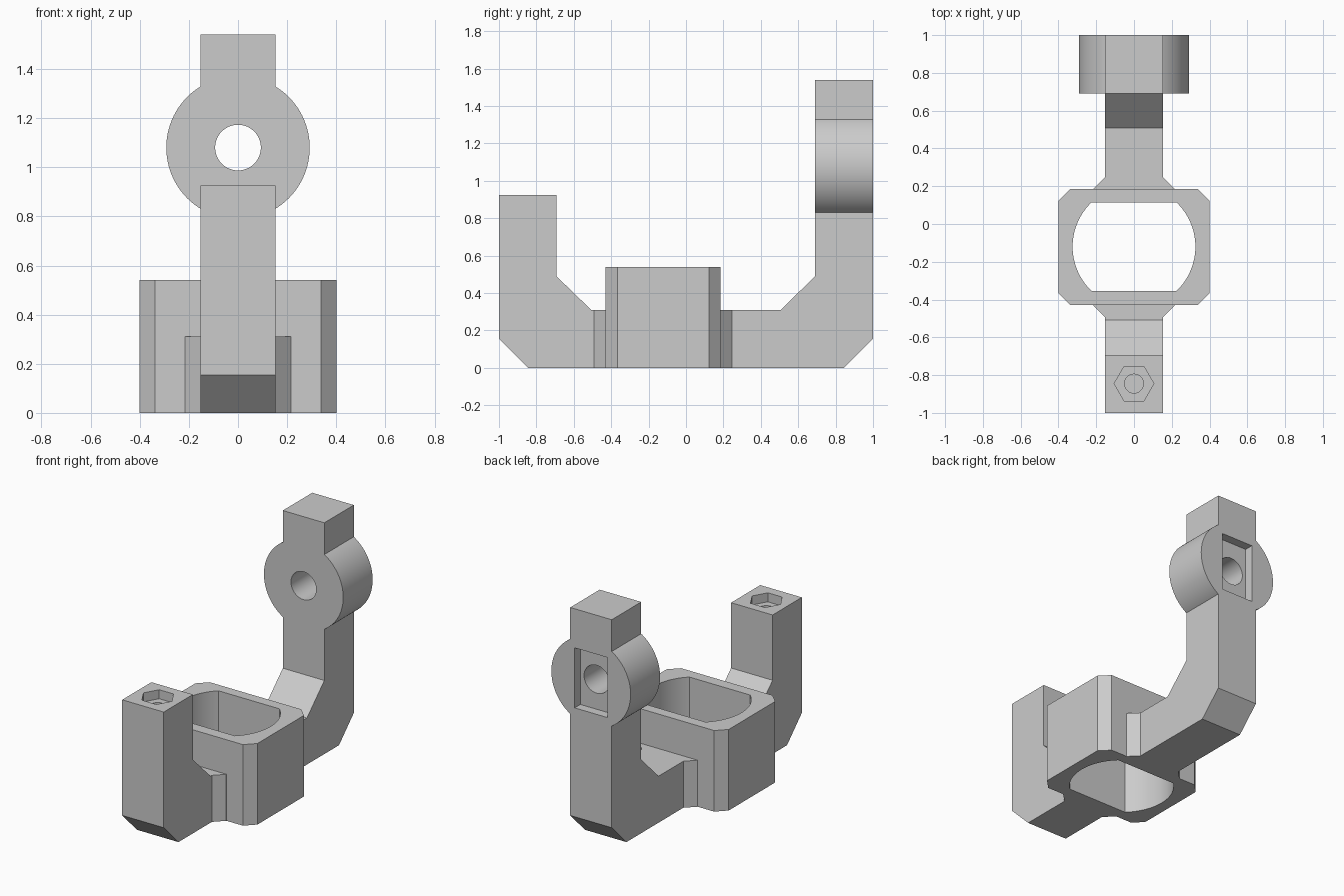
import bpy, bmesh, math
from mathutils import Vector

if "Cube" in bpy.data.objects:
    bpy.data.objects.remove(bpy.data.objects["Cube"], do_unlink=True)

grey = bpy.data.materials.new("plain grey")
grey.use_nodes = True
COLOUR = (0.6, 0.6, 0.6, 1)
grey.diffuse_color = COLOUR
grey.node_tree.nodes["Principled BSDF"].inputs["Base Color"].default_value = COLOUR

HALF = 0.153            # half width of the arms
RING_Z = 1.08           # height of the ring centre
NUT_Y = -0.845          # position of the hexagonal socket
BORE_Y = -0.12          # centre of the collar opening


def prism(name, points, axis, start, end):
    """Extrude a 2D outline along x (y,z), y (x,z) or z (x,y)."""
    place = {"x": lambda a, b, t: (t, a, b),
             "y": lambda a, b, t: (a, t, b),
             "z": lambda a, b, t: (a, b, t)}[axis]
    bm = bmesh.new()
    face = bm.faces.new([bm.verts.new(place(a, b, start)) for a, b in points])
    moved = bmesh.ops.extrude_face_region(bm, geom=[face])["geom"]
    bmesh.ops.translate(bm, vec=Vector(place(0, 0, end - start)),
                        verts=[v for v in moved if isinstance(v, bmesh.types.BMVert)])
    bmesh.ops.recalc_face_normals(bm, faces=bm.faces)
    mesh = bpy.data.meshes.new(name)
    bm.to_mesh(mesh)
    bm.free()
    mesh.materials.append(grey)
    obj = bpy.data.objects.new(name, mesh)
    bpy.context.collection.objects.link(obj)
    return obj


def circle(a, b, radius, sides):
    return [(a + radius * math.cos(math.tau * i / sides),
             b + radius * math.sin(math.tau * i / sides)) for i in range(sides)]


def box(x, low, high):
    return [(-x, low), (x, low), (x, high), (-x, high)]


def octagon(x, low, high, cut):
    half = [(x - cut, low), (x, low + cut), (x, high - cut), (x - cut, high)]
    return half + [(-a, b) for a, b in reversed(half)]


def combine(target, tool, operation):
    tool.hide_render = True
    mod = target.modifiers.new(operation, "BOOLEAN")
    mod.operation, mod.object, mod.solver = operation, tool, "EXACT"
    bpy.context.view_layer.objects.active = target
    bpy.ops.object.modifier_apply(modifier=mod.name)
    bpy.data.objects.remove(tool, do_unlink=True)


# Side profile: base bar with a short front arm and a tall rear arm
bracket = prism("bracket", [
    (-1, 0.155), (-0.845, 0), (0.845, 0), (1, 0.155), (1, 1.54), (0.69, 1.54),
    (0.69, 0.49), (0.507, 0.31), (-0.507, 0.31), (-0.693, 0.49),
    (-0.693, 0.925), (-1, 0.925)], "x", -HALF, HALF)

# Collar, tapered flanges at its ends, and the ring on the rear arm
combine(bracket, prism("flange", octagon(0.215, -0.493, 0.247, 0.062), "z", 0, 0.31), "UNION")
combine(bracket, prism("collar", octagon(0.4, -0.43, 0.185, 0.063), "z", 0, 0.54), "UNION")
combine(bracket, prism("ring", circle(0, RING_Z, 0.292, 96), "y", 0.69, 1), "UNION")

# Collar opening: a circle with flattened front and back
opening = prism("opening", circle(0, BORE_Y, 0.325, 96), "z", -0.1, 0.7)
combine(opening, prism("flats", box(0.5, -0.355, 0.115), "z", -0.2, 0.8), "INTERSECT")
combine(bracket, opening, "DIFFERENCE")

# Ring bore with a square recess behind it
combine(bracket, prism("ring_bore", circle(0, RING_Z, 0.093, 64), "y", 0.6, 1.1), "DIFFERENCE")
combine(bracket, prism("recess", box(0.12, RING_Z - 0.2, RING_Z + 0.2), "y", 0.94, 1.1), "DIFFERENCE")

# Hexagonal socket and screw hole in the front arm
combine(bracket, prism("socket", circle(0, NUT_Y, 0.105, 6), "z", 0.865, 1), "DIFFERENCE")
combine(bracket, prism("screw_hole", circle(0, NUT_Y, 0.05, 48), "z", 0.6, 1), "DIFFERENCE")

bpy.ops.object.select_all(action="DESELECT")
bracket.select_set(True)
bpy.context.view_layer.objects.active = bracket
bpy.ops.object.shade_smooth_by_angle(angle=math.radians(30))
